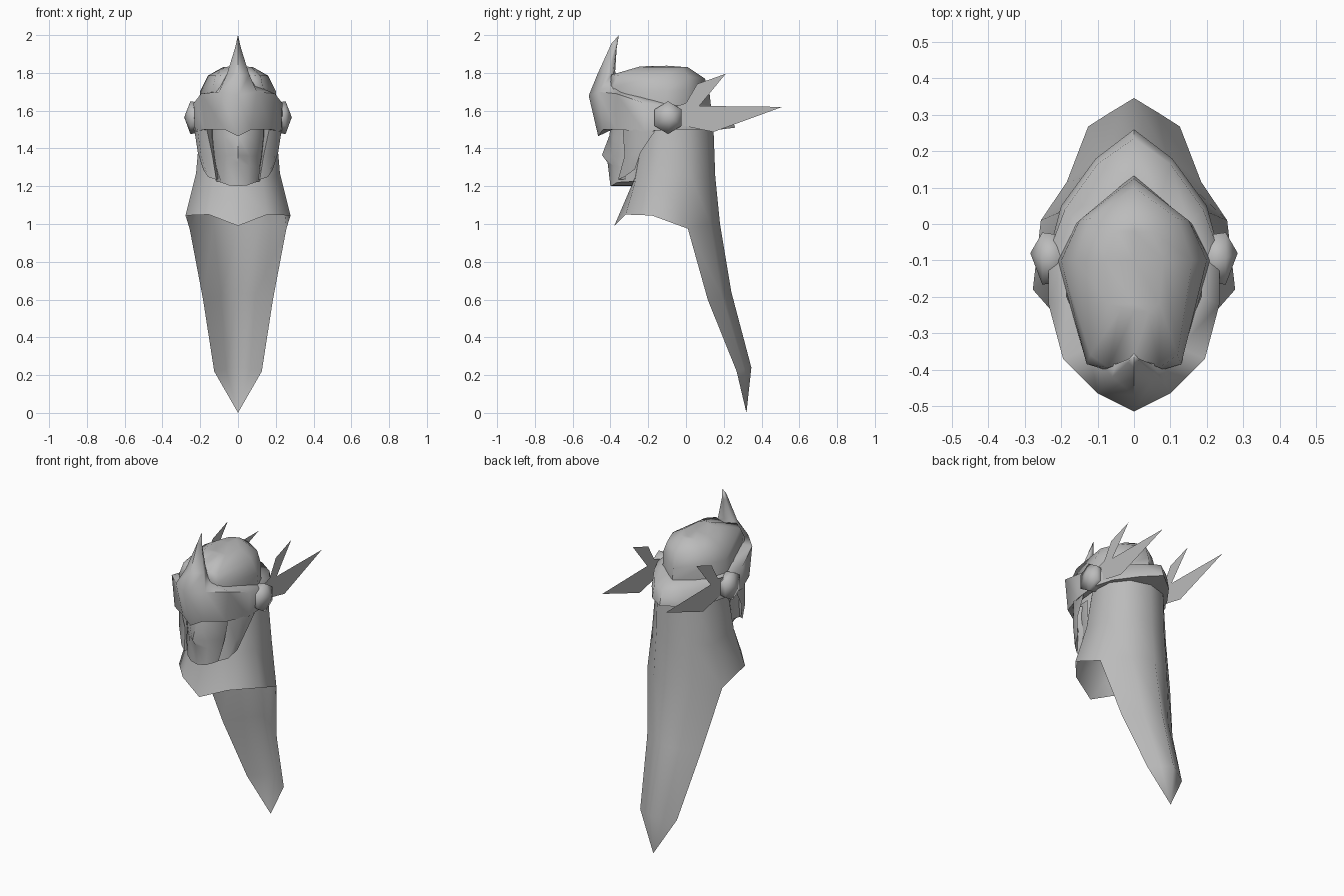
import bpy, bmesh, math

grey = bpy.data.materials.new("plain grey")
grey.diffuse_color = (0.5, 0.5, 0.5, 1)


def finish(name, bm, angle=50):
    bmesh.ops.remove_doubles(bm, verts=bm.verts, dist=0.0005)
    bmesh.ops.recalc_face_normals(bm, faces=bm.faces)
    me = bpy.data.meshes.new(name)
    bm.to_mesh(me)
    bm.free()
    me.materials.append(grey)
    ob = bpy.data.objects.new(name, me)
    bpy.context.collection.objects.link(ob)
    bpy.ops.object.select_all(action='DESELECT')
    ob.select_set(True)
    bpy.context.view_layer.objects.active = ob
    bpy.ops.object.shade_smooth_by_angle(angle=math.radians(angle))
    return ob


def loft(name, *patches, angle=70):
    """Skin patches of half-outline rows, mirror across x = 0 and weld."""
    bm = bmesh.new()
    for rows in patches:
        for side in (1, -1):
            grid = [[bm.verts.new((x * side, y, z)) for x, y, z in r] for r in rows]
            for a, b in zip(grid, grid[1:]):
                for i in range(len(a) - 1):
                    q = [a[i], a[i + 1], b[i + 1], b[i]]
                    bm.faces.new(q if side > 0 else q[::-1])
    return finish(name, bm, angle)


# Neck guard with flared collar, front centre to back centre,
# and the long tail cloth hanging from the back of it
collar = [(0, -.38, .99), (.155, -.32, 1.05), (.278, -.18, 1.045),
          (.256, .01, .975), (.13, .13, 1.0), (0, .18, 1.0)]
loft("neck_guard_and_tail", [
    [(0, -.25, 1.52), (.13, -.22, 1.52), (.2, -.12, 1.52),
     (.19, .02, 1.52), (.12, .11, 1.52), (0, .145, 1.52)],
    [(0, -.29, 1.2), (.13, -.27, 1.22), (.222, -.15, 1.27),
     (.21, .03, 1.24), (.12, .12, 1.25), (0, .155, 1.25)],
    collar], [
    collar[3:],
    [(.185, .115, .6), (.09, .19, .62), (0, .24, .64)],
    [(.126, .268, .22), (.063, .308, .23), (0, .346, .24)],
    [(0, .32, 0)] * 3])

# Skull dome
loft("dome", [
    [(0, -.36, 1.69), (.08, -.39, 1.69), (.13, -.385, 1.68),
     (.21, -.1, 1.62), (.16, 0, 1.60), (0, .135, 1.60)],
    [(0, -.365, 1.74), (.08, -.4, 1.74), (.13, -.385, 1.73),
     (.2, -.1, 1.705), (.15, .01, 1.71), (0, .125, 1.69)],
    [(0, -.37, 1.785), (.07, -.395, 1.79), (.12, -.36, 1.785),
     (.16, -.1, 1.785), (.12, .015, 1.78), (0, .1, 1.77)],
    [(0, -.24, 1.835), (.04, -.24, 1.835), (.07, -.22, 1.83),
     (.08, -.1, 1.83), (.05, -.02, 1.83), (0, .01, 1.83)],
    [(0, -.24, 1.835), (0, -.24, 1.835), (0, -.22, 1.835),
     (0, -.1, 1.838), (0, -.02, 1.832), (0, .01, 1.83)]])

# Brow band running round the head, with the crest horn rising from its front
ridge = [(0, -.515, 1.68), (.1, -.465, 1.70), (.195, -.37, 1.69), (.235, -.22, 1.64),
         (.235, -.08, 1.62), (.19, .04, 1.6), (.1, .165, 1.59), (0, .235, 1.59)]
loft("brow_band_and_horn", [
    [(.09, -.38, 1.735), (.125, -.34, 1.70), (.185, -.2, 1.66),
     (.19, -.1, 1.64), (.15, 0, 1.625), (.07, .06, 1.62), (0, .12, 1.625)],
    ridge[1:]], [
    ridge,
    [(0, -.465, 1.465), (.07, -.44, 1.5), (.175, -.37, 1.5), (.228, -.22, 1.49),
     (.235, -.08, 1.5), (.2, .05, 1.5), (.105, .18, 1.5), (0, .26, 1.51)],
    [(0, -.4, 1.5), (.07, -.39, 1.5), (.16, -.33, 1.5), (.2, -.2, 1.49),
     (.2, -.1, 1.5), (.18, .02, 1.5), (.1, .1, 1.5), (0, .14, 1.5)]], [
    [ridge[0], ridge[1], (.09, -.38, 1.735), (0, -.365, 1.72)],
    [(0, -.47, 1.79), (.06, -.42, 1.79), (.05, -.385, 1.80), (0, -.375, 1.81)],
    [(0, -.395, 1.955), (.016, -.38, 1.93), (.014, -.37, 1.93), (0, -.367, 1.93)],
    [(0, -.355, 2.0)] * 4])

# Face plate with nose and chin
loft("face_plate", [
    [(0, -.40, 1.52), (.07, -.385, 1.52), (.135, -.32, 1.52), (.14, -.24, 1.52)],
    [(0, -.405, 1.47), (.07, -.385, 1.46), (.135, -.32, 1.46), (.14, -.24, 1.46)],
    [(0, -.445, 1.365), (.06, -.39, 1.36), (.125, -.32, 1.36), (.13, -.24, 1.36)],
    [(0, -.415, 1.325), (.06, -.385, 1.31), (.115, -.34, 1.30), (.12, -.24, 1.3)],
    [(0, -.40, 1.2), (.05, -.39, 1.205), (.09, -.365, 1.22), (.115, -.28, 1.225)],
    [(0, -.285, 1.2), (.04, -.285, 1.205), (.07, -.28, 1.22), (.09, -.25, 1.23)]], angle=50)

# Cheek guards framing the face
loft("cheek_guards", [
    [(.13, -.27, 1.5), (.165, -.335, 1.5), (.215, -.27, 1.5), (.23, -.165, 1.49)],
    [(.12, -.27, 1.36), (.135, -.325, 1.36), (.195, -.3, 1.36), (.213, -.24, 1.38)],
    [(.1, -.28, 1.24), (.115, -.36, 1.235), (.16, -.325, 1.25), (.185, -.27, 1.29)]])

# Round ear hubs and flat feather wings on both sides
wing = [(-.06, 1.62), (0, 1.64), (.06, 1.742), (.21, 1.795), (.07, 1.625),
        (.51, 1.62), (.145, 1.487), (-.06, 1.53)]
for side, label in ((1, "right"), (-1, "left")):
    bm = bmesh.new()
    rings = []
    for x, r in ((.18, .06), (.212, .08), (.252, .087)):
        rings.append([bm.verts.new((x * side, -.095 + r * .95 * math.sin(k * math.pi / 3),
                                    1.563 + r * math.cos(k * math.pi / 3))) for k in range(6)])
    for a, b in zip(rings, rings[1:]):
        for k in range(6):
            bm.faces.new((a[k], a[k - 1], b[k - 1], b[k]))
    tip = bm.verts.new((.285 * side, -.08, 1.565))
    for k in range(6):
        bm.faces.new((rings[-1][k], rings[-1][k - 1], tip))
    finish(label + "_ear_hub", bm, 100)

    bm = bmesh.new()
    bm.faces.new([bm.verts.new((.217 * side, y, z)) for y, z in wing])
    finish(label + "_wing", bm)
